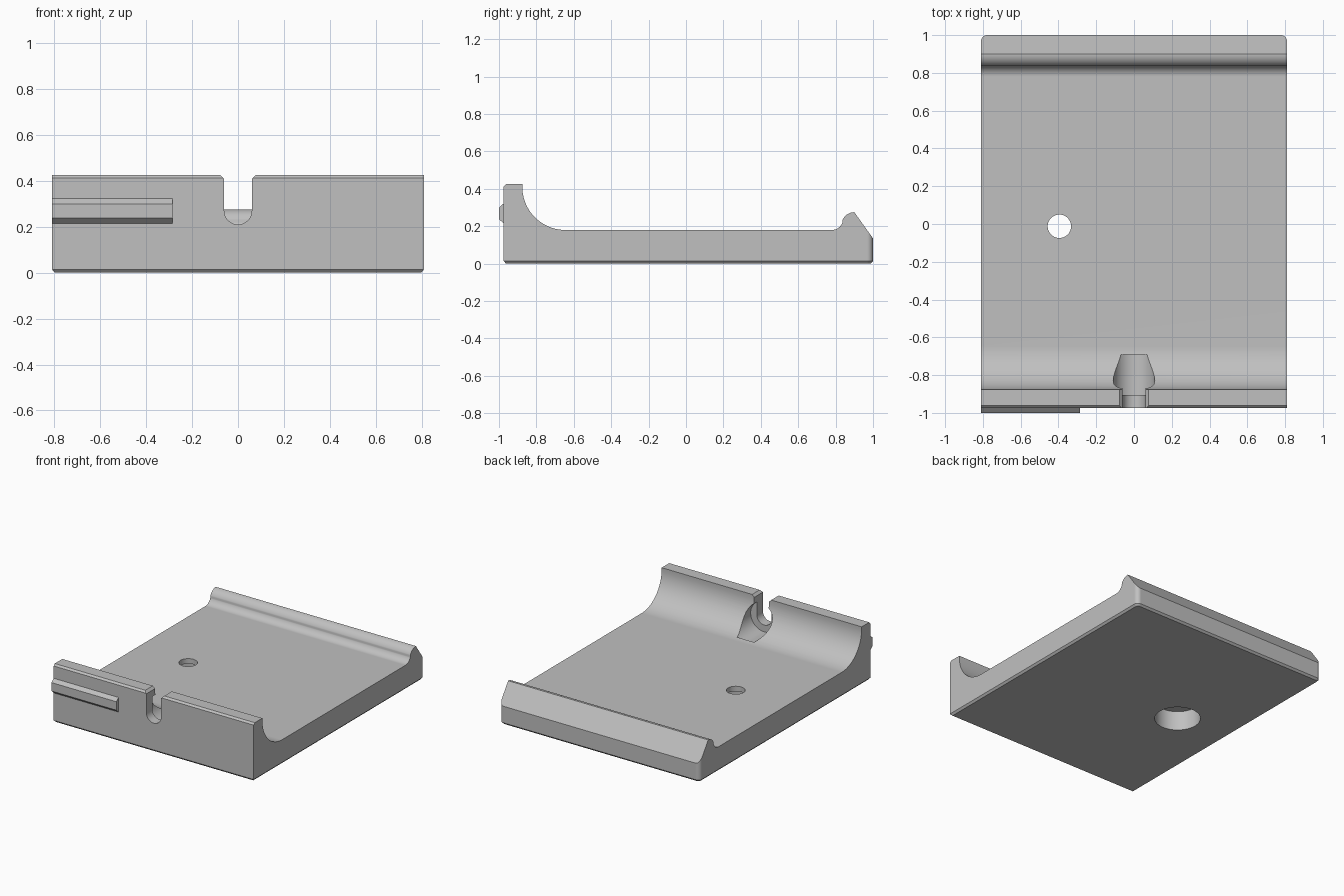
import bpy, bmesh
from math import sin, cos, radians
from mathutils import Matrix, Vector

old = bpy.data.objects.get("Cube")
if old:
    bpy.data.objects.remove(old, do_unlink=True)

grey = bpy.data.materials.new("light grey")
grey.use_nodes = True
colour = (0.53, 0.53, 0.53, 1)
grey.diffuse_color = colour
grey.node_tree.nodes["Principled BSDF"].inputs["Base Color"].default_value = colour

HALF_W, FRONT, BACK = 0.81, -0.975, 1.0


def arc(cx, cy, r, a0, a1, n=16):
    """Points on an arc, angles in degrees."""
    angles = [radians(a0 + (a1 - a0) * i / n) for i in range(n + 1)]
    return [(cx + r * cos(a), cy + r * sin(a)) for a in angles]


def loft(name, rings):
    """Solid through matching closed rings of 3D points, capped at both ends."""
    bm = bmesh.new()
    loops = [[bm.verts.new(p) for p in ring] for ring in rings]
    n = len(loops[0])
    for a, b in zip(loops, loops[1:]):
        for i in range(n):
            j = (i + 1) % n
            bm.faces.new((a[i], a[j], b[j], b[i]))
    bm.faces.new(loops[0])
    bm.faces.new(loops[-1])
    bmesh.ops.recalc_face_normals(bm, faces=bm.faces)
    mesh = bpy.data.meshes.new(name)
    bm.to_mesh(mesh)
    bm.free()
    mesh.materials.append(grey)
    obj = bpy.data.objects.new(name, mesh)
    bpy.context.collection.objects.link(obj)
    return obj


def along_x(name, profile, x0, x1):
    return loft(name, [[(x, y, z) for y, z in profile] for x in (x0, x1)])


def along_y(name, profile, y0, y1):
    return loft(name, [[(x, y, z) for x, z in profile] for y in (y0, y1)])


def along_z(name, profile, z0, z1):
    return loft(name, [[(x, y, z) for x, y in profile] for z in (z0, z1)])


def circle(cx, cy, r, n=64):
    return arc(cx, cy, r, 0, 360, n)[:-1]


def combine(obj, tool, operation):
    tool.hide_render = True
    mod = obj.modifiers.new(operation, "BOOLEAN")
    mod.operation = operation
    mod.solver = "EXACT"
    mod.object = tool
    bpy.context.view_layer.objects.active = obj
    bpy.ops.object.modifier_apply(modifier=mod.name)
    bpy.data.objects.remove(tool, do_unlink=True)


def shade(obj):
    bpy.ops.object.select_all(action="DESELECT")
    obj.select_set(True)
    bpy.context.view_layer.objects.active = obj
    bpy.ops.object.shade_smooth_by_angle(angle=radians(25))
    mod = obj.modifiers.new("even_normals", "WEIGHTED_NORMAL")
    mod.keep_sharp = True


# Side profile: front wall, coved floor, rear lip (overshoots the outline)
side = [(-1.1, -0.1), (-1.1, 0.287), (-0.962, 0.425), (-0.875, 0.425)]
side += arc(-0.645, 0.41, 0.23, 180, 270, 24)
side += arc(0.78, 0.24, 0.06, -90, -20, 12)
side += arc(0.9, 0.207, 0.068, 160, 90, 12)
side += [(1.1, -0.005), (1.1, -0.1)]
tray = along_x("tray_body", side, -1, 1)


# Plan outline: rounded rear corners, chamfered bottom edge
def outline(inset, z):
    w, back, r = HALF_W - inset, BACK - inset, 0.032 - inset
    pts = [(-w, FRONT + inset), (w, FRONT + inset)]
    pts += arc(w - r, back - r, r, 0, 90, 10)
    pts += arc(r - w, back - r, r, 90, 180, 10)
    return [(x, y, z) for x, y in pts]


combine(tray, loft("plan_block", [outline(0.013, 0), outline(0, 0.014), outline(0, 0.6)]), "INTERSECT")

# Round-bottomed slot through the front wall, flared at the top
slot = [(-0.16, 0.5), (-0.06, 0.408)]
slot[0] = (-0.152, 0.5)
slot += arc(0, 0.27, 0.06, 180, 360, 28)
slot += [(0.06, 0.408), (0.152, 0.5)]
combine(tray, along_y("slot_cutter", slot, -1.1, -0.8), "DIFFERENCE")

# Round pocket behind the slot
combine(tray, along_y("pocket_cutter", circle(0, 0.27, 0.11), -0.905, -0.69), "DIFFERENCE")

# Floor hole with a wide counterbore underneath
combine(tray, along_z("hole_cutter", circle(-0.395, -0.012, 0.062), -0.1, 0.3), "DIFFERENCE")
combine(tray, along_z("counterbore_cutter", circle(-0.395, -0.012, 0.155), -0.1, 0.143), "DIFFERENCE")
shade(tray)

# Chamfered rail on the right half of the front wall
rail_profile = [(-0.97, 0.21), (-0.975, 0.215), (-1.0, 0.238),
                (-1.0, 0.3), (-0.975, 0.322), (-0.97, 0.326)]
rail = along_x("front_rail", rail_profile, -HALF_W, -0.285)
shade(rail)
